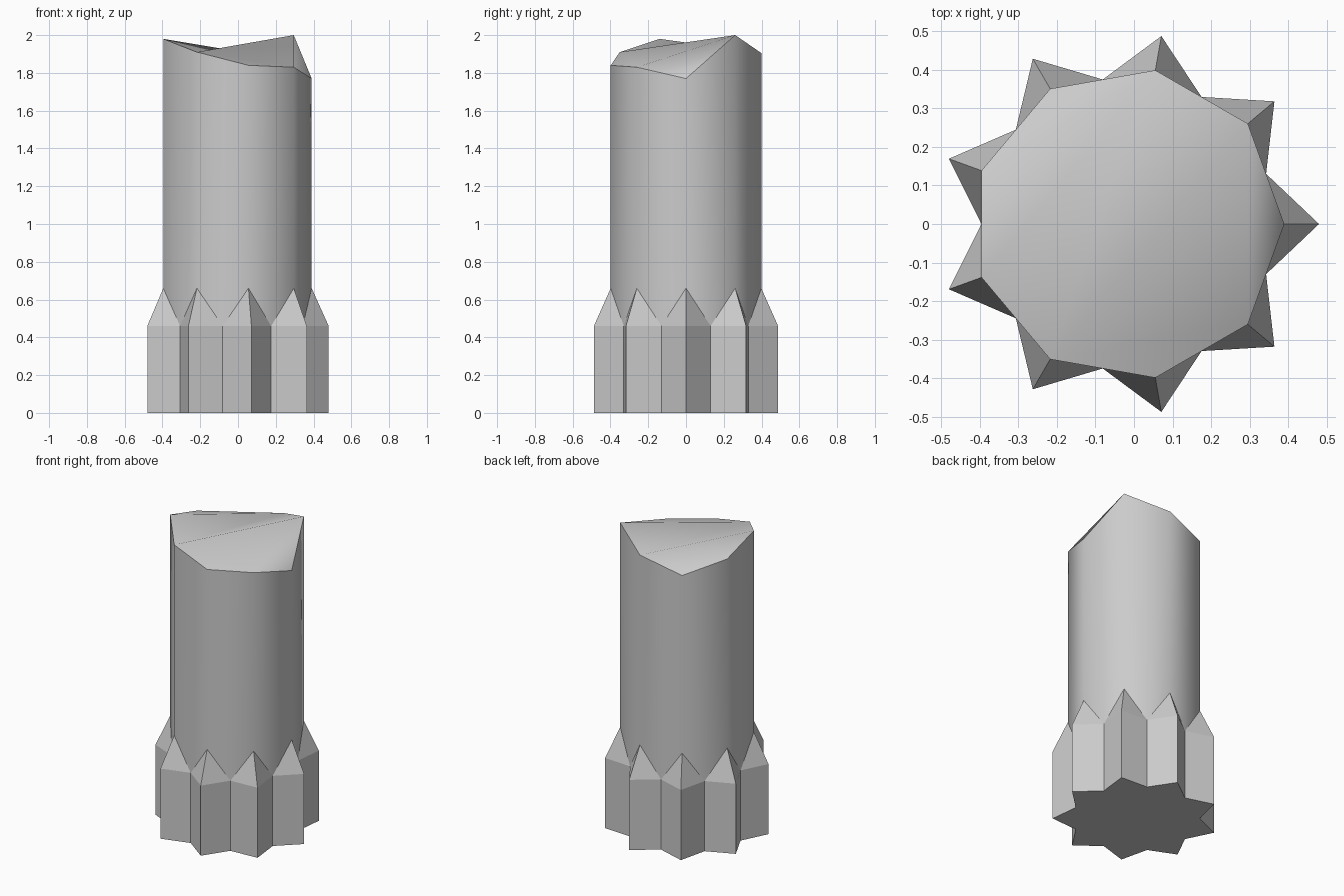
import bpy, bmesh, math

if "Cube" in bpy.data.objects:
    bpy.data.objects.remove(bpy.data.objects["Cube"])

N = 9
CX = -0.015                      # offset so the nine-pointed outline is centred
R_TIP, R_BODY = 0.495, 0.405
R_VALLEY = R_BODY * math.cos(math.pi / N)
Z_WALL, Z_APEX = 0.46, 0.66
# height of the slanted broken top at each corner of the column
TOP = [1.77, 2.0, 1.905, 1.825, 1.90, 1.98, 1.91, 1.84, 1.83]


def ring_point(radius, step, z):
    a = 2 * math.pi * step / N
    return (CX + radius * math.cos(a), radius * math.sin(a), z)


def finish(bm, name):
    bm.normal_update()
    mesh = bpy.data.meshes.new(name)
    bm.to_mesh(mesh)
    bm.free()
    obj = bpy.data.objects.new(name, mesh)
    bpy.context.collection.objects.link(obj)
    return obj


# column: smooth nine-sided shaft with a zigzag foot and a chipped top
bm = bmesh.new()
apex = [bm.verts.new(ring_point(R_BODY, i, Z_APEX)) for i in range(N)]
valley = [bm.verts.new(ring_point(R_VALLEY, i + 0.5, Z_WALL)) for i in range(N)]
rim = [bm.verts.new(ring_point(R_BODY, i, TOP[i])) for i in range(N)]
for i in range(N):
    j = (i + 1) % N
    bm.faces.new((apex[i], valley[i], apex[j], rim[j], rim[i]))
for ids in ((2, 3, 4), (2, 4, 5), (2, 5, 6), (1, 2, 6), (6, 7, 8), (6, 8, 1), (8, 0, 1)):
    bm.faces.new([rim[i] for i in ids])
for f in bm.faces:
    f.smooth = True
for i in range(N):
    bm.edges.get((rim[i], rim[(i + 1) % N])).smooth = False
finish(bm, "column")

# collar: flat star-shaped prism whose points slope up to the column
bm = bmesh.new()
outline = [(R_TIP, i / 2) if i % 2 == 0 else (R_VALLEY, i / 2) for i in range(2 * N)]
low = [bm.verts.new(ring_point(r, s, 0)) for r, s in outline]
high = [bm.verts.new(ring_point(r, s, Z_WALL)) for r, s in outline]
peak = [bm.verts.new(ring_point(R_BODY, i, Z_APEX)) for i in range(N)]
for i in range(2 * N):
    j = (i + 1) % (2 * N)
    bm.faces.new((low[i], low[j], high[j], high[i]))
for i in range(N):
    tip, left, right = high[2 * i], high[2 * i - 1], high[2 * i + 1]
    bm.faces.new((left, tip, peak[i]))
    bm.faces.new((tip, right, peak[i]))
bm.faces.new(low[::-1])
finish(bm, "collar")
